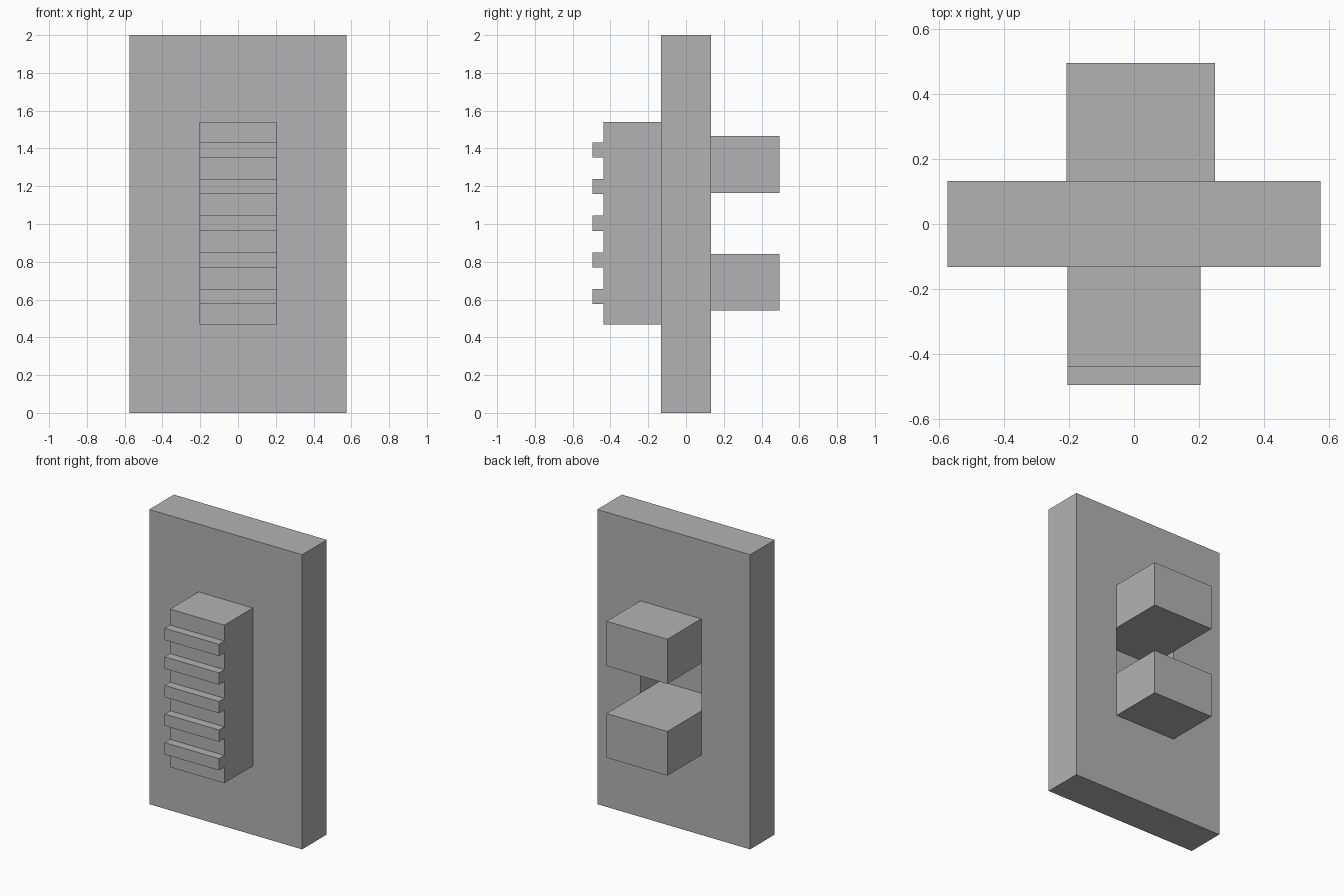
import bpy
import bmesh

cube = bpy.data.objects.get("Cube")
if cube:
    bpy.data.objects.remove(cube, do_unlink=True)

# Single plain grey
GREY = (0.45, 0.45, 0.45, 1.0)
mat = bpy.data.materials.new("plain_grey")
mat.use_nodes = True
mat.diffuse_color = GREY
mat.node_tree.nodes["Principled BSDF"].inputs["Base Color"].default_value = GREY


def extrude_profile(name, points, x0, x1):
    """Extrude a closed (y, z) outline from x0 to x1."""
    bm = bmesh.new()
    face = bm.faces.new([bm.verts.new((x0, y, z)) for y, z in points])
    result = bmesh.ops.extrude_face_region(bm, geom=[face])
    moved = [g for g in result["geom"] if isinstance(g, bmesh.types.BMVert)]
    bmesh.ops.translate(bm, verts=moved, vec=(x1 - x0, 0, 0))
    bmesh.ops.recalc_face_normals(bm, faces=bm.faces)
    mesh = bpy.data.meshes.new(name)
    bm.to_mesh(mesh)
    bm.free()
    mesh.materials.append(mat)
    obj = bpy.data.objects.new(name, mesh)
    bpy.context.collection.objects.link(obj)
    return obj


def box(name, x, y, z):
    outline = [(y[0], z[0]), (y[1], z[0]), (y[1], z[1]), (y[0], z[1])]
    return extrude_profile(name, outline, *x)


HALF = 0.132                 # half thickness of the plate
FRONT, BACK = -0.496, 0.496
CLIP_X = (-0.207, 0.25)
LOWER, UPPER = (0.541, 0.841), (1.164, 1.467)

# Plate with a blind slot in its back, between the two clip blocks
plate = box("plate", (-0.574, 0.574), (-HALF, HALF), (0, 2))
cutter = box("slot_cutter", CLIP_X, (-0.08, 0.3), (LOWER[1], UPPER[0]))
cutter.hide_render = True
cut = plate.modifiers.new("slot", "BOOLEAN")
cut.operation = "DIFFERENCE"
cut.solver = "EXACT"
cut.object = cutter
bpy.context.view_layer.objects.active = plate
bpy.ops.object.modifier_apply(modifier=cut.name)
bpy.data.objects.remove(cutter, do_unlink=True)

# Back clip blocks
box("lower_clip", CLIP_X, (HALF, BACK), LOWER)
box("upper_clip", CLIP_X, (HALF, BACK), UPPER)

# Ribbed grip: one stepped outline with five ribs
GRIP = -0.438
outline = [(-HALF, 0.467), (GRIP, 0.467)]
for i in range(5):
    low = 0.576 + i * 0.194
    high = low + 0.08
    outline += [(GRIP, low), (FRONT, low), (FRONT, high), (GRIP, high)]
outline += [(GRIP, 1.54), (-HALF, 1.54)]
extrude_profile("ribbed_grip", outline, -0.204, 0.204)
